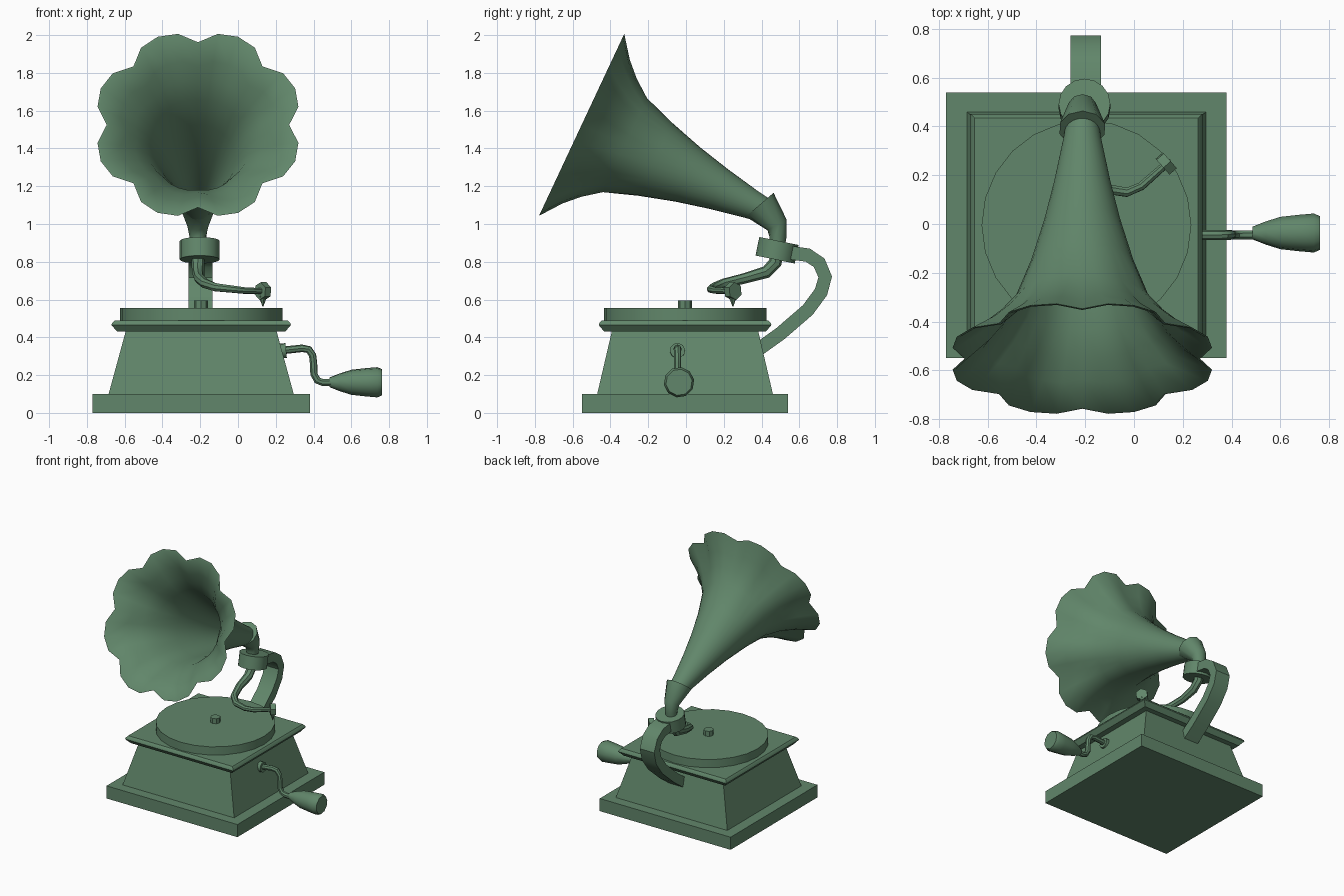
import bpy, bmesh, math
from mathutils import Vector

if "Cube" in bpy.data.objects:
    bpy.data.objects.remove(bpy.data.objects["Cube"])

CX, CY = -0.195, -0.005
HX = -0.212  # centre plane of the horn and neck

green = bpy.data.materials.new("green_paint")
green.diffuse_color = (0.12, 0.24, 0.145, 1)
green.use_nodes = True
green.node_tree.nodes["Principled BSDF"].inputs["Base Color"].default_value = green.diffuse_color


def loft(name, rings, angle=35):
    """Skin a list of closed rings and cap both ends."""
    bm = bmesh.new()
    vs = [[bm.verts.new(p) for p in ring] for ring in rings]
    n = len(vs[0])
    for a, b in zip(vs, vs[1:]):
        for i in range(n):
            j = (i + 1) % n
            bm.faces.new((a[i], a[j], b[j], b[i]))
    bm.faces.new(vs[0][::-1])
    bm.faces.new(vs[-1])
    bmesh.ops.recalc_face_normals(bm, faces=bm.faces)
    me = bpy.data.meshes.new(name)
    bm.to_mesh(me)
    bm.free()
    me.materials.append(green)
    ob = bpy.data.objects.new(name, me)
    bpy.context.collection.objects.link(ob)
    bpy.ops.object.select_all(action='DESELECT')
    ob.select_set(True)
    bpy.context.view_layer.objects.active = ob
    bpy.ops.object.shade_smooth_by_angle(angle=math.radians(angle))
    return ob


def tiers(name, levels):
    """Stack of rectangles: (half x, half y, z)."""
    signs = [(-1, -1), (1, -1), (1, 1), (-1, 1)]
    loft(name, [[(CX + sx * hx, CY + sy * hy, z) for sx, sy in signs]
                for hx, hy, z in levels])


def tube(name, path, radii, sides=8, angle=40):
    """Round section swept along a path with one radius per point."""
    pts = [Vector(p) for p in path]
    tans = [(pts[min(i + 1, len(pts) - 1)] - pts[max(i - 1, 0)]).normalized()
            for i in range(len(pts))]
    u = tans[0].orthogonal().normalized()
    rings = []
    for p, t, r in zip(pts, tans, radii):
        u = (u - t * u.dot(t)).normalized()
        v = t.cross(u)
        rings.append([p + r * (u * math.cos(a) + v * math.sin(a))
                      for a in (2 * math.pi * k / sides for k in range(sides))])
    return loft(name, rings, angle)


# Wooden case
tiers("plinth", [(0.575, 0.545, 0), (0.575, 0.545, 0.10)])
tiers("cabinet", [(0.49, 0.465, 0.10), (0.40, 0.388, 0.43)])
tiers("top_slab", [(0.445, 0.428, 0.43), (0.475, 0.457, 0.465),
                   (0.472, 0.454, 0.475), (0.458, 0.44, 0.49)])

# Turntable
tube("platter", [(CX, CY, 0.485), (CX, CY, 0.555)], [0.43] * 2, 24)
tube("spindle", [(CX, CY, 0.55), (CX, CY, 0.595)], [0.037] * 2, 8)

# Crank
KY = -0.045
tube("crank_flange", [(0.20, KY, 0.325), (0.255, KY, 0.33)], [0.04] * 2, 10)
tube("crank_rod", [(x, KY, z) for x, z in
     [(0.23, 0.33), (0.34, 0.342), (0.375, 0.335), (0.395, 0.305), (0.40, 0.26),
      (0.402, 0.205), (0.42, 0.172), (0.45, 0.16), (0.51, 0.16)]], [0.02] * 9)
tube("crank_handle", [(x, KY + 0.008, 0.162) for x in (0.485, 0.54, 0.60, 0.68, 0.738, 0.762)],
     [0.026, 0.048, 0.067, 0.076, 0.081, 0.07], 10)

# Horn: scalloped shell, outer skin to the rim, then inner skin back
mouth = Vector((HX, -0.5525, 1.525))
back = Vector((0, 0.905, -0.424)).normalized()
up = Vector((0, 0.424, 0.905)).normalized()
side = Vector((1, 0, 0))
profile = [(1.06, 0.068, 0), (0.99, 0.079, 0), (0.80, 0.116, 0), (0.62, 0.158, 0),
           (0.43, 0.213, 0), (0.253, 0.278, 0.004), (0.16, 0.345, 0.012),
           (0.085, 0.415, 0.022), (0.0, 0.520, 0.037)]


def horn_ring(t, r, amp, seg=32):
    ring = []
    for k in range(seg):
        a = 2 * math.pi * k / seg
        petal = (-1, 0.6, 1, 0.6)[k % 4]
        rr = r + amp * petal
        ring.append(mouth + back * t + rr * (up * math.cos(a) + side * math.sin(a)))
    return ring


wall = 0.012
loft("horn", [horn_ring(*p) for p in profile] +
     [horn_ring(t, r - wall, amp) for t, r, amp in profile[::-1]], 50)

# Elbow joining the horn to the neck
tube("horn_elbow", [(HX, 0.39, 1.102), (HX, 0.482, 0.995), (HX, 0.487, 0.93), (HX, 0.48, 0.86)],
     [0.097, 0.058, 0.045, 0.04], 10)

# Support collar, slightly tilted
tilt = Vector((0, 0.2, 0.98))
c = Vector((-0.203, 0.482, 0.861))
tube("support_collar", [c - tilt * 0.05, c + tilt * 0.05], [0.106] * 2, 16)

# Flat bracket from the collar to the back of the cabinet
bend = [(0.54, 0.85), (0.645, 0.835), (0.705, 0.795), (0.737, 0.72),
        (0.715, 0.64), (0.645, 0.545), (0.5, 0.42), (0.36, 0.32)]
rings = []
for i, (y, z) in enumerate(bend):
    a, b = Vector(bend[max(i - 1, 0)]), Vector(bend[min(i + 1, len(bend) - 1)])
    d = (b - a).normalized()
    h = 0.036
    ny, nz = -d.y * h, d.x * h
    rings.append([(-0.198 + sx * 0.063, y + s * ny, z + s * nz)
                  for sx, s in ((-1, -1), (1, -1), (1, 1), (-1, 1))])
loft("support_bracket", rings)

# Tone arm
tube("tone_arm", [(HX, 0.487, 0.87), (HX, 0.472, 0.795), (-0.21, 0.425, 0.745),
                  (-0.205, 0.31, 0.712), (-0.175, 0.20, 0.685), (-0.12, 0.145, 0.665),
                  (-0.03, 0.13, 0.655), (0.03, 0.155, 0.648), (0.12, 0.235, 0.645)],
     [0.036, 0.035, 0.033, 0.028, 0.026, 0.023, 0.02, 0.018, 0.016])

# Sound box and needle
axis = Vector((0.75, 0.66, 0)).normalized()
h = Vector((0.132, 0.248, 0.645))
tube("sound_box", [h - axis * 0.02, h + axis * 0.02], [0.047] * 2, 6)
tube("needle", [h - Vector((0, 0, 0.025)), h - Vector((0, 0, 0.083))], [0.024, 0.002], 6)
